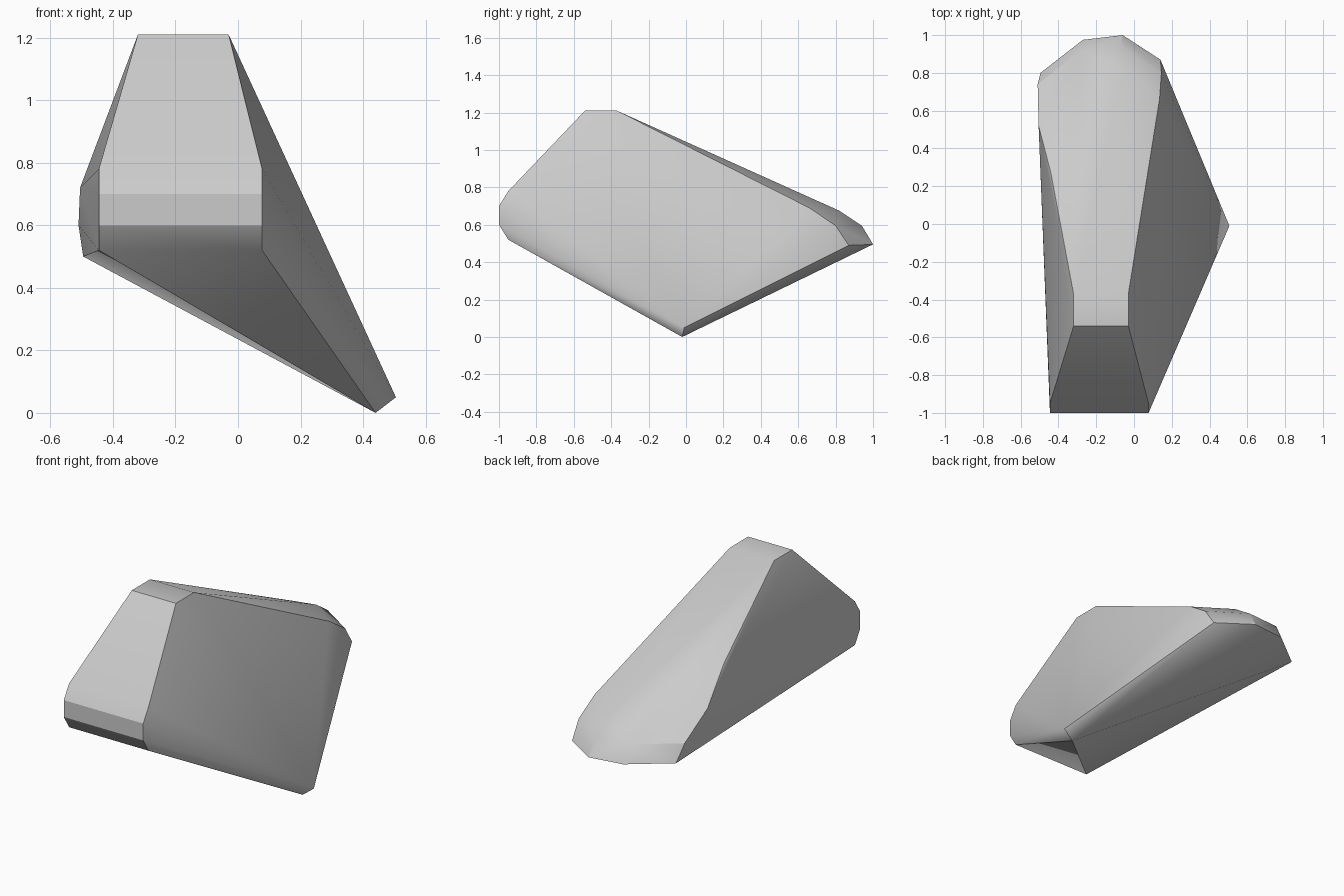
import bpy
import bmesh

# Remove the default cube only
default_cube = bpy.data.objects.get("Cube")
if default_cube is not None:
    bpy.data.objects.remove(default_cube, do_unlink=True)


def make_material(name, colour):
    material = bpy.data.materials.new(name)
    material.use_nodes = True
    material.diffuse_color = colour
    shader = material.node_tree.nodes["Principled BSDF"]
    shader.inputs["Base Color"].default_value = colour
    return material


def hull_object(name, corner_groups, material):
    """Wrap a faceted convex skin around groups of corners."""
    bm = bmesh.new()
    for group in corner_groups:
        for corner in group:
            bm.verts.new(corner)
    result = bmesh.ops.convex_hull(bm, input=bm.verts[:])
    unused = set(result["geom_interior"]) | set(result["geom_unused"])
    loose = [v for v in unused if isinstance(v, bmesh.types.BMVert)]
    bmesh.ops.delete(bm, geom=loose, context="VERTS")
    bmesh.ops.recalc_face_normals(bm, faces=bm.faces[:])
    mesh = bpy.data.meshes.new(name)
    bm.to_mesh(mesh)
    bm.free()
    mesh.materials.append(material)
    stone = bpy.data.objects.new(name, mesh)
    bpy.context.scene.collection.objects.link(stone)
    return stone


# Flat ridge at the top: a small rectangle
crown = [(x, y, 1.21) for x in (-0.32, -0.03) for y in (-0.54, -0.37)]

# Rounded front nose: one profile swept between its two sides
nose_profile = [(-0.95, 0.78), (-1, 0.7), (-1, 0.6), (-0.95, 0.52)]
nose = [(x, y, z) for x in (-0.445, 0.077) for y, z in nose_profile]

# Bevelled back rim, from the base up to the shoulder
rim_base = [(-0.495, 0.8, 0.5), (-0.27, 0.975, 0.5), (-0.06, 1, 0.495), (0.14, 0.87, 0.49)]
rim_middle = [(-0.51, 0.74, 0.6), (-0.28, 0.92, 0.6), (-0.07, 0.94, 0.595), (0.145, 0.8, 0.595)]
rim_shoulder = [(-0.505, 0.52, 0.72), (-0.06, 0.82, 0.675), (0.135, 0.66, 0.69)]
side_ridge = [(-0.44, 0.27, 0.88)]

# Short blunt edge at the lowest tip
tip = [(0.44, -0.02, 0), (0.505, -0.01, 0.05)]

grey_stone = make_material("grey stone", (0.6, 0.6, 0.6, 1))
rock = hull_object(
    "rock",
    [crown, nose, rim_base, rim_middle, rim_shoulder, side_ridge, tip],
    grey_stone,
)

# Soft shading that keeps the strong creases sharp
bpy.ops.object.select_all(action="DESELECT")
rock.select_set(True)
bpy.context.view_layer.objects.active = rock
bpy.ops.object.shade_smooth_by_angle()
